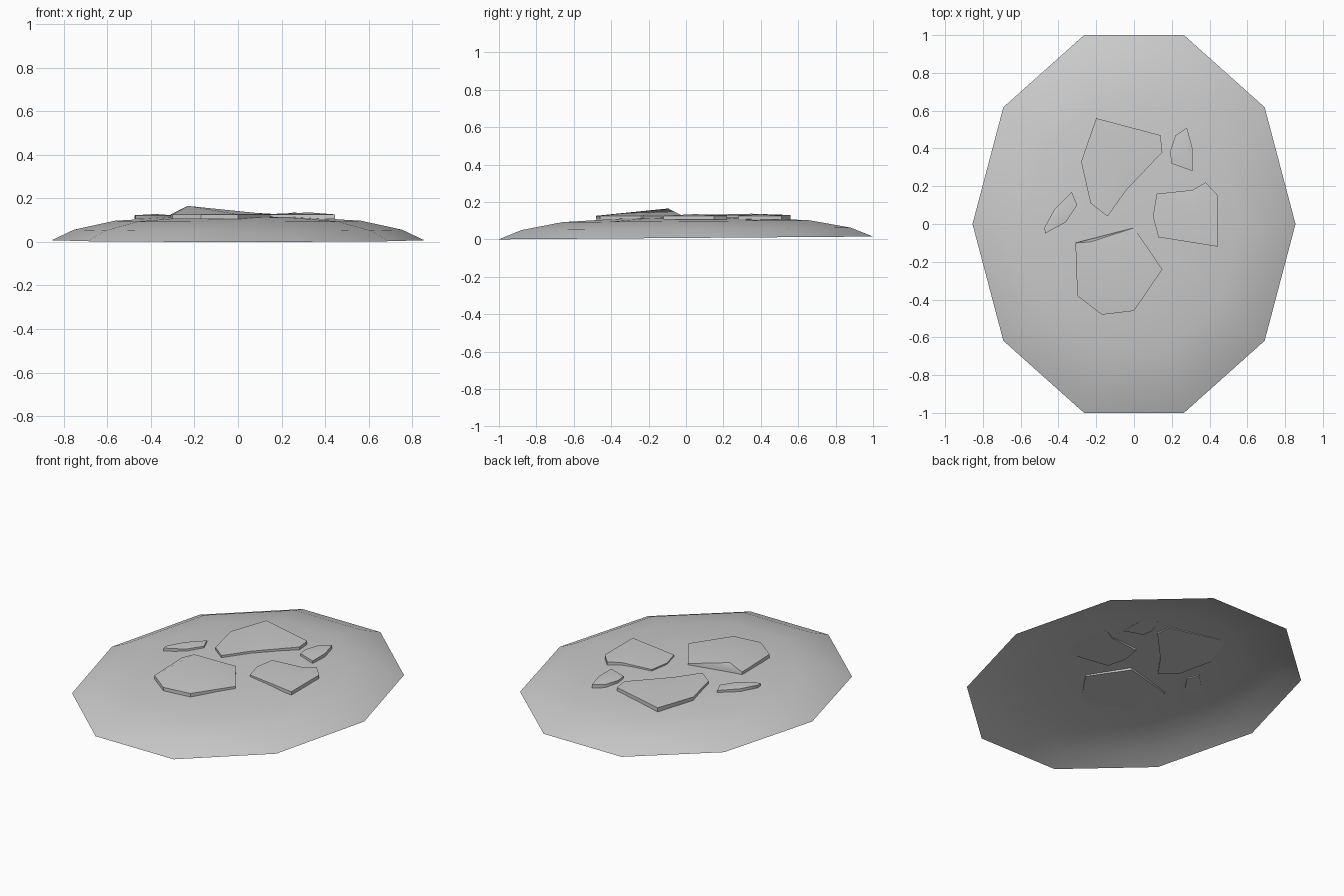
import bpy, bmesh, math
from mathutils import Vector

if "Cube" in bpy.data.objects:
    bpy.data.objects.remove(bpy.data.objects["Cube"])


def finish(bm, name, angle):
    bmesh.ops.recalc_face_normals(bm, faces=bm.faces)
    me = bpy.data.meshes.new(name)
    bm.to_mesh(me)
    bm.free()
    ob = bpy.data.objects.new(name, me)
    bpy.context.collection.objects.link(ob)
    bpy.ops.object.select_all(action='DESELECT')
    ob.select_set(True)
    bpy.context.view_layer.objects.active = ob
    bpy.ops.object.shade_smooth_by_angle(angle=math.radians(angle))
    return ob


# Shallow ten-sided mound, an open shell leaning slightly forward
SIDES, RX, RY = 10, 0.855, 1.0515
bm = bmesh.new()
rings = []
for s, z in [(1.0, 0.0075), (0.88, 0.056), (0.66, 0.097), (0.33, 0.114)]:
    ring = []
    for i in range(SIDES):
        a = 2 * math.pi * i / SIDES
        y = RY * s * math.sin(a)
        ring.append(bm.verts.new((RX * s * math.cos(a), y, z + 0.0075 * y)))
    rings.append(ring)
for lo, hi in zip(rings, rings[1:]):
    for i in range(SIDES):
        j = (i + 1) % SIDES
        bm.faces.new((lo[i], lo[j], hi[j], hi[i]))
top = bm.verts.new((0, 0, 0.119))
for i in range(SIDES):
    bm.faces.new((rings[-1][i], rings[-1][(i + 1) % SIDES], top))
finish(bm, "mound", 60)


# Broken stone slab: outline with a thin side wall and a raised top point
def slab(name, outline, peak, bottom=0.105, rim=0.126):
    bm = bmesh.new()
    low = [bm.verts.new((x, y, bottom)) for x, y in outline]
    high = [bm.verts.new((x, y, rim)) for x, y in outline]
    tip = bm.verts.new(peak)
    n = len(outline)
    bm.faces.new(low[::-1])
    for i in range(n):
        j = (i + 1) % n
        bm.faces.new((low[i], low[j], high[j], high[i]))
        bm.faces.new((high[i], high[j], tip))
    finish(bm, name, 40)


slab("front_stone", [(-0.31, -0.10), (-0.30, -0.38), (-0.17, -0.48), (0, -0.46),
                     (0.15, -0.24), (0, -0.02)], (-0.23, -0.095, 0.165))
slab("back_stone", [(-0.20, 0.56), (-0.28, 0.33), (-0.23, 0.11), (-0.14, 0.04),
                    (-0.04, 0.18), (0.15, 0.38), (0.14, 0.47)],
     (-0.06, 0.35, 0.137), rim=0.13)
slab("right_stone", [(0.12, 0.16), (0.10, 0.04), (0.13, -0.07), (0.445, -0.12),
                     (0.445, 0.15), (0.38, 0.22), (0.31, 0.18)], (0.33, 0.05, 0.135))
slab("small_right_stone", [(0.28, 0.51), (0.22, 0.47), (0.19, 0.38), (0.20, 0.32),
                           (0.31, 0.28), (0.31, 0.40)], (0.26, 0.40, 0.135))
slab("small_left_stone", [(-0.33, 0.17), (-0.42, 0.08), (-0.475, -0.02),
                          (-0.47, -0.05), (-0.36, 0.01), (-0.30, 0.10)],
     (-0.38, 0.06, 0.128), rim=0.122)
